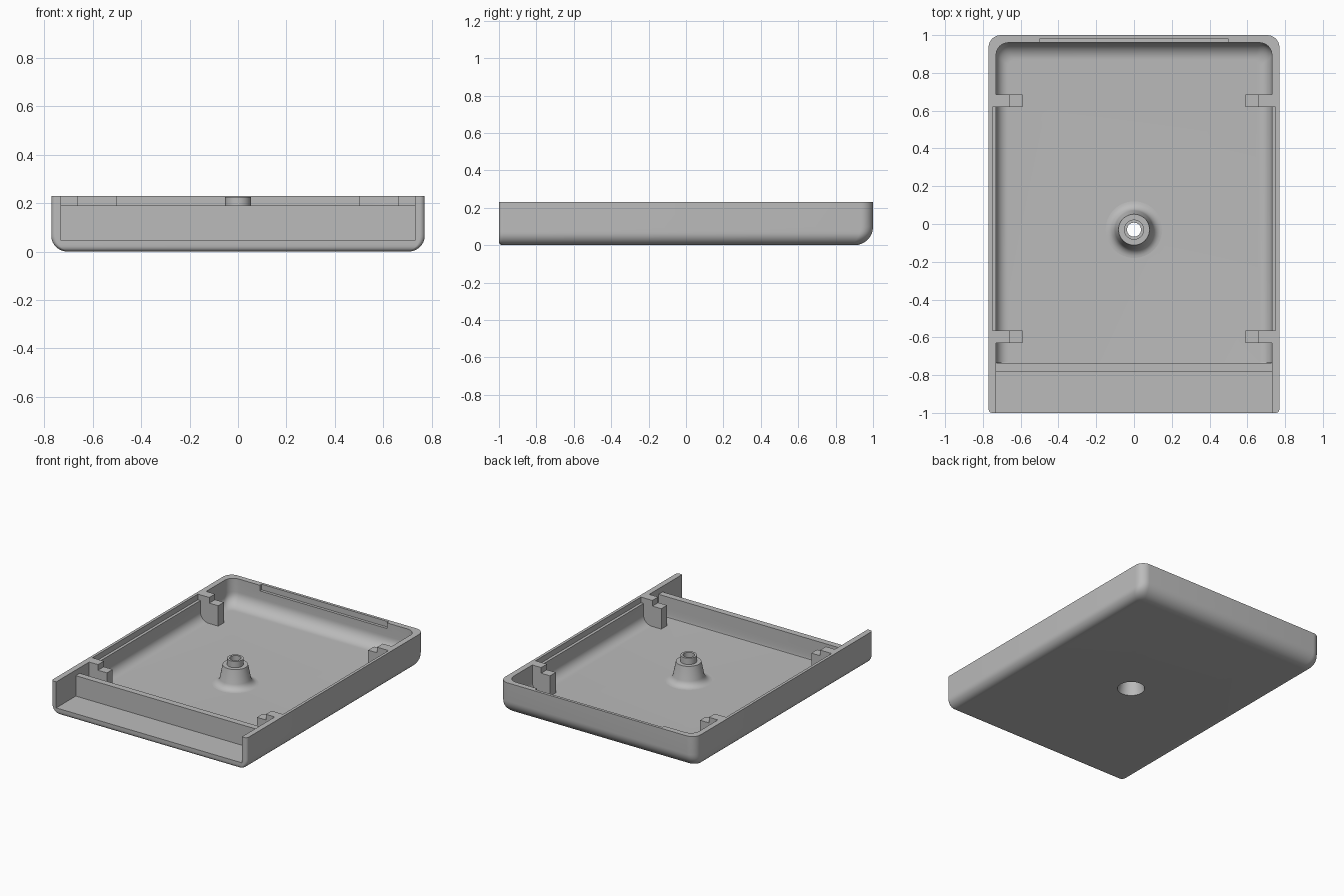
import bpy, bmesh, math

if "Cube" in bpy.data.objects:
    bpy.data.objects.remove(bpy.data.objects["Cube"])

grey = bpy.data.materials.new("plain grey")
grey.use_nodes = True
COLOUR = (0.5, 0.5, 0.5, 1)
grey.diffuse_color = COLOUR
grey.node_tree.nodes["Principled BSDF"].inputs["Base Color"].default_value = COLOUR

TOP, FLOOR, BAR_TOP = 0.23, 0.045, 0.19


def finish(name, bm, smooth=True):
    bmesh.ops.recalc_face_normals(bm, faces=bm.faces)
    mesh = bpy.data.meshes.new(name)
    bm.to_mesh(mesh)
    bm.free()
    mesh.materials.append(grey)
    ob = bpy.data.objects.new(name, mesh)
    bpy.context.collection.objects.link(ob)
    if smooth:
        smooth_sharp(ob)
    return ob


def select(ob):
    bpy.ops.object.select_all(action="DESELECT")
    ob.select_set(True)
    bpy.context.view_layer.objects.active = ob


def smooth_sharp(ob):
    select(ob)
    bpy.ops.object.shade_smooth_by_angle(angle=math.radians(32))


def cut(target, cutter):
    select(target)
    mod = target.modifiers.new("cut", "BOOLEAN")
    mod.operation, mod.solver, mod.object = "DIFFERENCE", "EXACT", cutter
    bpy.ops.object.modifier_apply(modifier=mod.name)
    bpy.data.objects.remove(cutter)


def box(name, x0, x1, y0, y1, z0, z1):
    bm = bmesh.new()
    bmesh.ops.create_cube(bm, size=1)
    for v in bm.verts:
        v.co = ((x0, x1)[v.co.x > 0], (y0, y1)[v.co.y > 0], (z0, z1)[v.co.z > 0])
    return finish(name, bm, False)


def inset(h, r):
    """How far a bottom fillet of radius r pulls in at height h."""
    return 0 if h >= r else r - math.sqrt(max(0, r * r - (r - h) ** 2))


def tub(name, half_x, y0, y1, z0, z1, r_side, r_back, r_front, corner):
    """Stacked rounded rectangles with a different bottom fillet on each side."""
    bm = bmesh.new()
    rings = []
    heights = [r_back * (1 - math.cos(i * math.pi / 24)) for i in range(13)]
    for h in heights + [z1 - z0]:
        side = inset(h, r_side)
        x = half_x - side
        back, front = y1 - inset(h, r_back), y0 + inset(h, r_front)
        rb, rf = max(corner - side * 0.5, 0.02), max(r_front, 0.002)
        ring = []
        corners = ((x, back, rb, 0), (-x, back, rb, 1), (-x, front, rf, 2), (x, front, rf, 3))
        for cx, cy, r, quarter in corners:
            ox = cx - math.copysign(r, cx)
            oy = cy - r if quarter < 2 else cy + r
            for i in range(9):
                a = (quarter + i / 8) * math.pi / 2
                ring.append(bm.verts.new((ox + r * math.cos(a), oy + r * math.sin(a), z0 + h)))
        rings.append(ring)
    for low, high in zip(rings, rings[1:]):
        for i in range(len(low)):
            j = (i + 1) % len(low)
            bm.faces.new((low[i], low[j], high[j], high[i]))
    bm.faces.new(rings[0])
    bm.faces.new(rings[-1])
    return finish(name, bm, False)


def lathe(name, profile, x, y, steps=48):
    """Revolve a closed radius/height profile around a vertical axis."""
    bm = bmesh.new()
    rings = []
    for k in range(steps):
        a = 2 * math.pi * k / steps
        rings.append([bm.verts.new((x + r * math.cos(a), y + r * math.sin(a), z)) for r, z in profile])
    for k, ring in enumerate(rings):
        after = rings[(k + 1) % steps]
        for i in range(len(profile)):
            j = (i + 1) % len(profile)
            bm.faces.new((ring[i], ring[j], after[j], after[i]))
    return finish(name, bm)


# Tray: outer body, hollowed, with an open front shelf behind a low crossbar
tray = tub("tray", 0.77, -1, 1, 0, TOP, 0.065, 0.1, 0.02, 0.065)
cut(tray, tub("cavity", 0.73, -0.735, 0.96, FLOOR, 0.4, 0.065, 0.09, 0, 0.065))
cut(tray, box("front_opening", -0.73, 0.73, -1.2, -0.78, FLOOR, 0.4))
cut(tray, box("crossbar_trim", -0.73, 0.73, -0.8, -0.72, BAR_TOP, 0.4))

# Shallow recesses inside the rim
cut(tray, box("back_recess", -0.5, 0.5, 0.94, 0.98, BAR_TOP, 0.4))
for s in (-1, 1):
    a, b = sorted((s * 0.7, s * 0.75))
    cut(tray, box("side_recess", a, b, -0.565, 0.62, BAR_TOP, 0.4))

# Opening for the post
POST_Y, POST_R = -0.03, 0.15
bm = bmesh.new()
bmesh.ops.create_cone(bm, cap_ends=True, segments=48, radius1=POST_R, radius2=POST_R, depth=1)
bmesh.ops.translate(bm, verts=bm.verts, vec=(0, POST_Y, 0))
cut(tray, finish("post_opening", bm, False))
smooth_sharp(tray)

# Hollow screw post: flared foot, tapered body, narrow collar
flare = 0.05
foot = [(POST_R - flare * math.sin(t * math.pi / 14), FLOOR + flare * (1 - math.cos(t * math.pi / 14)))
        for t in range(7)]
post = [(0.09, 0), (POST_R, 0)] + foot + [
    (0.082, 0.18), (0.053, 0.18), (0.053, 0.225), (0.037, 0.225), (0.037, 0.14), (0.06, 0.14)]
lathe("screw_post", post, 0, POST_Y)

# Stepped clips on both side walls
for s, side in ((1, "left"), (-1, "right")):
    for y, end in ((0.62, "back"), (-0.63, "front")):
        for part, inner, outer, top in (("upper", 0.66, 0.735, TOP), ("lower", 0.59, 0.66, BAR_TOP)):
            a, b = sorted((s * inner, s * outer))
            box(f"{side}_{end}_clip_{part}", a, b, y, y + 0.065, 0.035, top)
